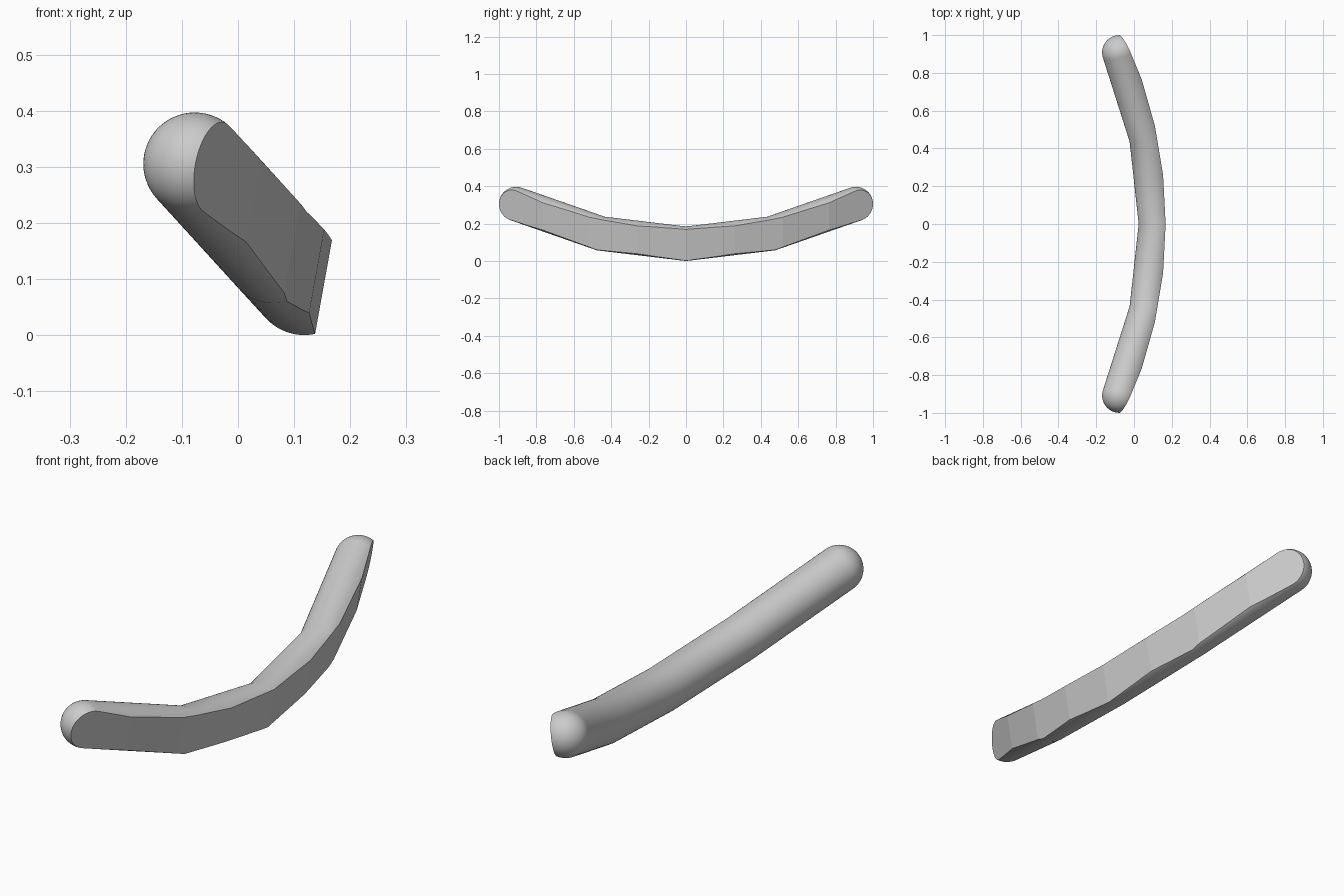
import bpy
import bmesh
from math import sin, cos, pi, radians
from mathutils import Vector

cube = bpy.data.objects.get("Cube")
if cube:
    bpy.data.objects.remove(cube, do_unlink=True)

RADIUS = 0.0918
SIDES = 64
CAP_STEPS = 14

# Bent centre line, mirrored from one half
half = [Vector((-0.077, -0.908, 0.305)), Vector((0.067, -0.455, 0.147))]
mid = Vector((0.117, 0, 0.0925))
path = half + [mid] + [Vector((p.x, -p.y, p.z)) for p in reversed(half)]
across = (path[-1] - path[0]).cross(mid - path[0]).normalized()

bm = bmesh.new()


def add_ring(centre, tangent, radius, stretch=1.0):
    side = tangent.cross(across).normalized() * stretch
    return [bm.verts.new(centre + radius * (side * cos(a) + across * sin(a)))
            for a in (2 * pi * i / SIDES for i in range(SIDES))]


# Rings: round start cap, mitred bends, round end cap
dirs = [(b - a).normalized() for a, b in zip(path, path[1:])]
angles = [pi / 2 * i / CAP_STEPS for i in range(CAP_STEPS)]
rings = []
for a in reversed(angles):
    rings.append(add_ring(path[0] - dirs[0] * RADIUS * sin(a), dirs[0], RADIUS * cos(a)))
for point, before, after in zip(path[1:-1], dirs, dirs[1:]):
    tangent = (before + after).normalized()
    rings.append(add_ring(point, tangent, RADIUS, 1 / tangent.dot(before)))
for a in angles:
    rings.append(add_ring(path[-1] + dirs[-1] * RADIUS * sin(a), dirs[-1], RADIUS * cos(a)))

for low, high in zip(rings, rings[1:]):
    for i in range(SIDES):
        j = (i + 1) % SIDES
        bm.faces.new((low[i], low[j], high[j], high[i]))
for ring, tip in ((rings[0], path[0] - dirs[0] * RADIUS),
                  (rings[-1], path[-1] + dirs[-1] * RADIUS)):
    pole = bm.verts.new(tip)
    for i in range(SIDES):
        bm.faces.new((ring[i], ring[(i + 1) % SIDES], pole))
bmesh.ops.recalc_face_normals(bm, faces=bm.faces)
for face in bm.faces:
    face.smooth = True

# Leaning faceted wall: slice with the sides of a large 48-sided drum
DRUM, STEP, LEAN = 2.0, radians(7.5), 0.18
axis = Vector((0.137 - DRUM, 0, 0))
for k in range(4):
    for sign in (-1, 1):
        a = sign * (k + 0.5) * STEP
        outward = Vector((cos(a), sin(a), 0))
        cut = bmesh.ops.bisect_plane(
            bm, geom=bm.verts[:] + bm.edges[:] + bm.faces[:], dist=1e-5,
            plane_co=axis + outward * DRUM * cos(STEP / 2),
            plane_no=Vector((cos(a), sin(a), -LEAN * cos(a))), clear_outer=True)
        rim = [e for e in cut["geom_cut"]
               if isinstance(e, bmesh.types.BMEdge) and e.is_boundary]
        for face in bmesh.ops.edgenet_fill(bm, edges=rim)["faces"]:
            face.smooth = False
bmesh.ops.recalc_face_normals(bm, faces=bm.faces)
for edge in bm.edges:
    edge.smooth = all(f.smooth for f in edge.link_faces)

mesh = bpy.data.meshes.new("curved_handle")
bm.to_mesh(mesh)
bm.free()
handle = bpy.data.objects.new("curved_handle", mesh)
bpy.context.collection.objects.link(handle)

# Plain grey material
grey = bpy.data.materials.new("light_grey")
grey.use_nodes = True
colour = (0.6, 0.6, 0.6, 1)
grey.diffuse_color = colour
grey.node_tree.nodes["Principled BSDF"].inputs["Base Color"].default_value = colour
mesh.materials.append(grey)
